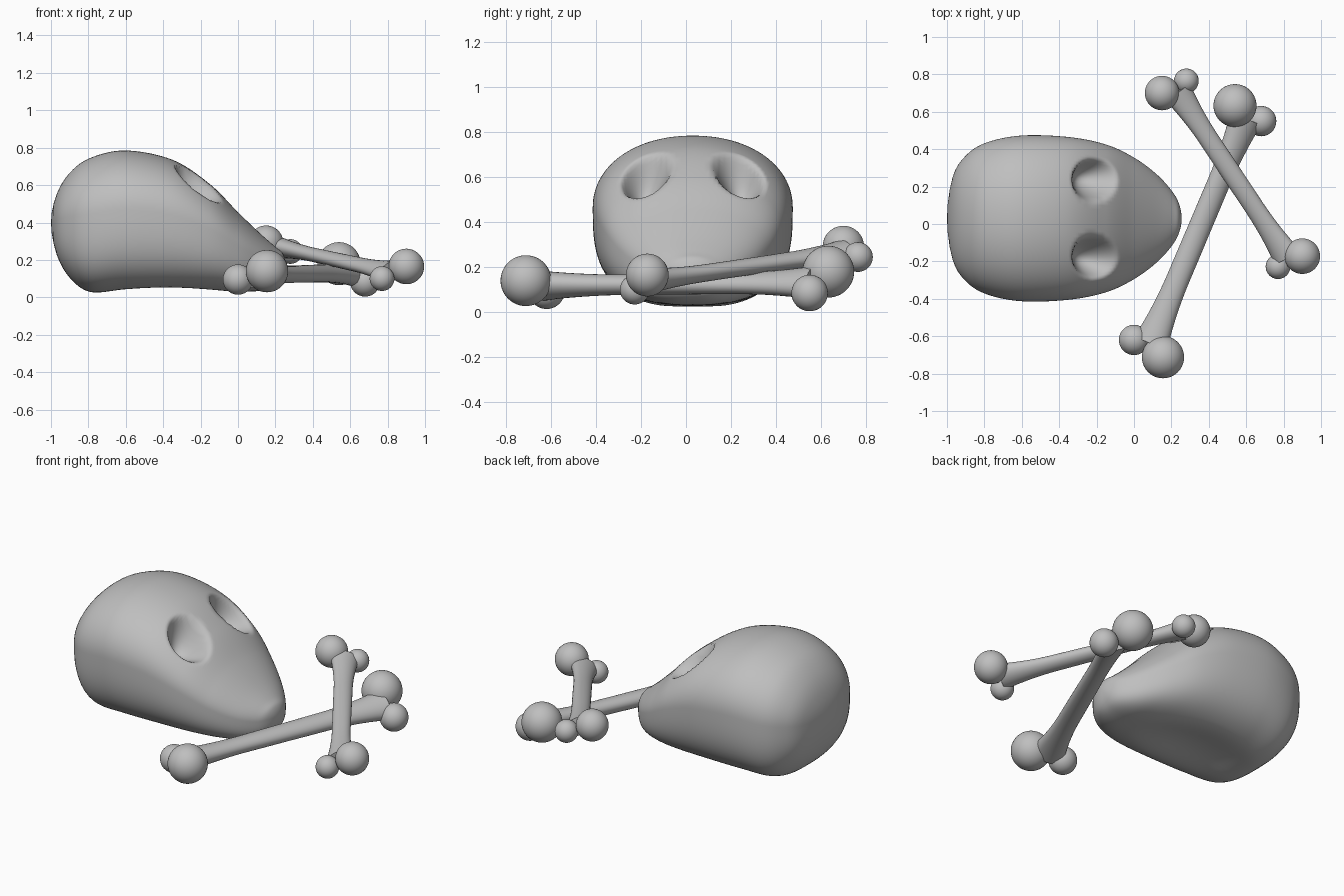
import bpy, bmesh, math
from mathutils import Vector

if "Cube" in bpy.data.objects:
    bpy.data.objects.remove(bpy.data.objects["Cube"])

bone_mat = bpy.data.materials.new("bone grey")
bone_mat.diffuse_color = (0.52, 0.52, 0.52, 1)
bone_mat.use_nodes = True
bone_mat.node_tree.nodes["Principled BSDF"].inputs["Base Color"].default_value = bone_mat.diffuse_color


def finish(bm, name, angle=60):
    bmesh.ops.recalc_face_normals(bm, faces=bm.faces)
    me = bpy.data.meshes.new(name)
    bm.to_mesh(me)
    bm.free()
    ob = bpy.data.objects.new(name, me)
    bpy.context.collection.objects.link(ob)
    me.materials.append(bone_mat)
    bpy.ops.object.select_all(action='DESELECT')
    ob.select_set(True)
    bpy.context.view_layer.objects.active = ob
    bpy.ops.object.shade_smooth_by_angle(angle=math.radians(angle))
    return ob


def bridge(bm, rings):
    n = len(rings[0])
    for a, b in zip(rings, rings[1:]):
        for i in range(n):
            j = (i + 1) % n
            bm.faces.new((a[i], a[j], b[j], b[i]))


# Skull stations: x, half width, top, bottom
STATIONS = [(-1, 0, .40, .40), (-.97, .22, .55, .23), (-.9, .335, .665, .105),
            (-.79, .405, .745, .028), (-.6, .443, .785, .028), (-.35, .435, .735, .03),
            (-.15, .395, .605, .03), (0, .325, .455, .03), (.12, .237, .34, .035),
            (.2, .15, .27, .06), (.24, .08, .235, .105), (.255, 0, .175, .175)]


def flip(s):
    # phantom station that keeps the poles round
    return (s[0], -s[1], s[3], s[2])


def sample(k, t):
    pts = [flip(STATIONS[1])] + STATIONS + [flip(STATIONS[-2])]
    p = pts[k:k + 4]
    return [.5 * (2 * b + (c - a) * t + (2 * a - 5 * b + 4 * c - d) * t * t
                  + (3 * b - a - 3 * c + d) * t ** 3) for a, b, c, d in zip(*p)]


def dent(p):
    # eye sockets pushed into the sloping face, hollow pushed into the underside
    q = p.copy()
    if p.z > .35:
        for ey in (.235, -.175):
            rx = .135 if p.x > -.22 else .115
            d = math.hypot((p.x + .22) / rx, (p.y - ey) / .12)
            if d < 1:
                q += Vector((-.5, 0, -.85)) * .16 * (1 - d * d) ** 1.4
    elif p.z < .1:
        d = math.hypot((p.x + .4) / .42, (p.y - .03) / .26)
        if d < 1:
            q.z += .04 * (1 - d * d) ** 2
    return q


def skull():
    bm = bmesh.new()
    n, rings = 120, []
    steps = [3, 4, 5, 9, 14, 18, 14, 7, 6, 5, 4]
    for k, m in enumerate(steps):
        for s in range(m):
            if k == 0 and s == 0:
                continue
            x, w, top, bot = sample(k, s / m)
            mid = bot + .58 * (top - bot)
            ring = []
            for i in range(n):
                a = 2 * math.pi * i / n
                c, sn = math.cos(a), math.sin(a)
                e = .95 if sn > 0 else .72
                y = w * math.copysign(abs(c) ** e, c)
                h = top - mid if sn > 0 else mid - bot
                z = mid + h * math.copysign(abs(sn) ** (e if sn > 0 else .68), sn)
                ring.append(bm.verts.new(dent(Vector((x, y + .03, z)))))
            rings.append(ring)
    bridge(bm, rings)
    for ring, st in ((rings[0], STATIONS[0]), (rings[-1], STATIONS[-1])):
        tip = bm.verts.new((st[0], .03, st[2]))
        for i in range(n):
            bm.faces.new((ring[i], ring[(i + 1) % n], tip))
    return finish(bm, "skull", 80)


def knob(name, x, y, z, r):
    bm = bmesh.new()
    bmesh.ops.create_uvsphere(bm, u_segments=40, v_segments=24, radius=r)
    bmesh.ops.translate(bm, verts=bm.verts, vec=(x, y, z))
    return finish(bm, name)


# Long bone: flared elliptical shaft between two pairs of knobs
def long_bone(name, end_a, end_b, half_w, half_t):
    for i, k in enumerate(end_a + end_b):
        knob(f"{name}_knob_{i + 1}", *k)
    mids, wides = [], []
    for big, small in (end_a, end_b):
        u, v = Vector(big[:3]), Vector(small[:3])
        mids.append((u + v) / 2)
        wides.append(u - v)
    axis = (mids[1] - mids[0]).normalized()
    p0, p1 = mids[0] + axis * .03, mids[1] - axis * .03
    if wides[0].dot(wides[1]) < 0:
        wides[1] = -wides[1]
    wides = [(w - axis * w.dot(axis)).normalized() for w in wides]
    bm = bmesh.new()
    n, m, rings = 28, 28, []
    for s in range(m + 1):
        t = s / m
        flare = max(0, 1 - min(t, 1 - t) / .3) ** 2
        wide = wides[0].lerp(wides[1], t).normalized()
        thin = axis.cross(wide)
        c = p0.lerp(p1, t)
        rings.append([bm.verts.new(
            c + wide * math.cos(2 * math.pi * i / n) * half_w * (1 + .55 * flare)
            + thin * math.sin(2 * math.pi * i / n) * half_t * (1 + .4 * flare))
            for i in range(n)])
    bridge(bm, rings)
    bm.faces.new(rings[0])
    bm.faces.new(rings[-1])
    finish(bm, name + "_shaft", 45)


skull()
long_bone("lower_bone",
          [(.155, -.712, .14, .113), (0, -.62, .095, .081)],
          [(.54, .633, .18, .115), (.68, .55, .085, .081)], .062, .046)
long_bone("upper_bone",
          [(.15, .70, .292, .092), (.28, .765, .245, .066)],
          [(.90, -.172, .165, .095), (.77, -.228, .10, .066)], .053, .038)
